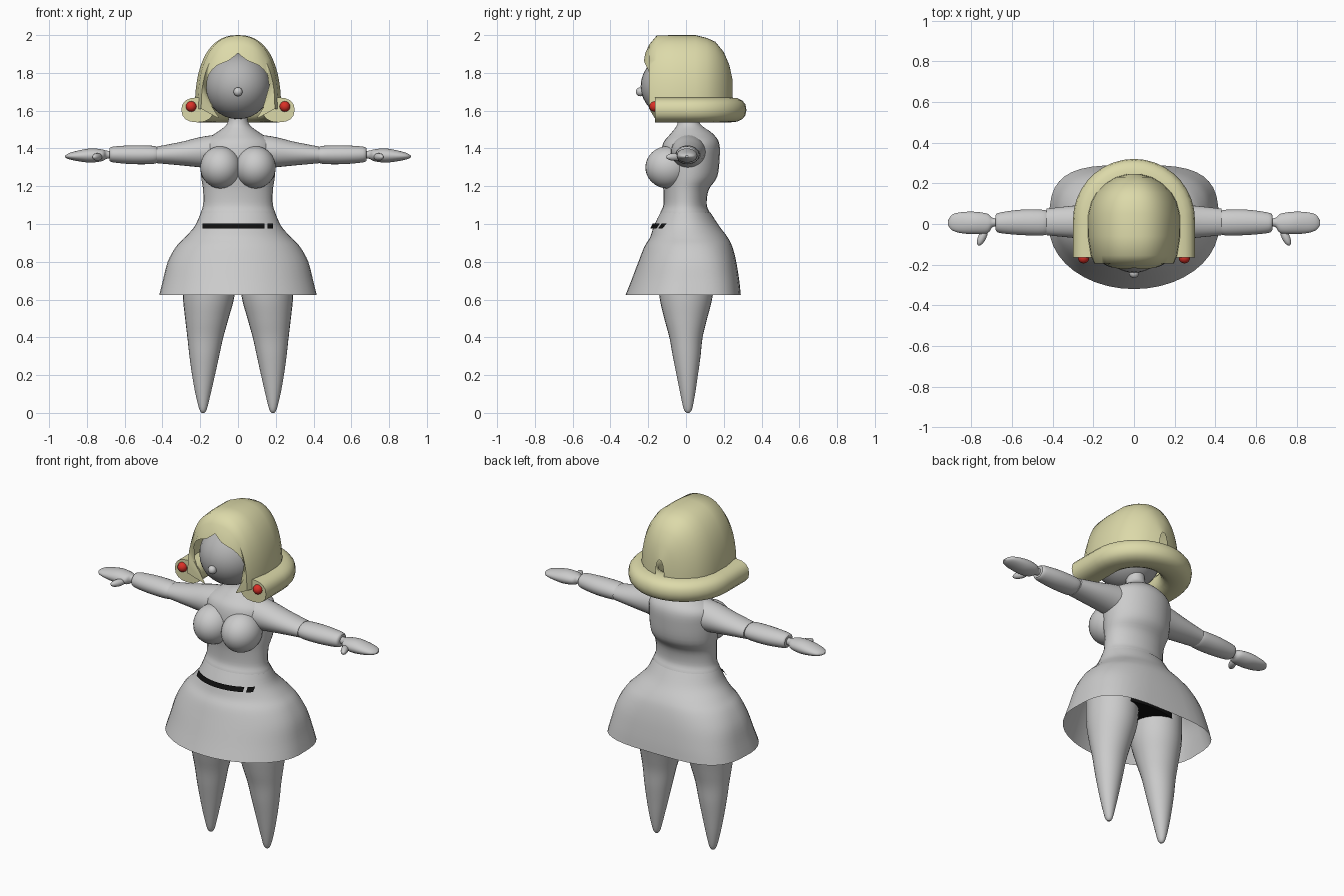
import bpy, bmesh, math
from mathutils import Vector

if "Cube" in bpy.data.objects:
    bpy.data.objects.remove(bpy.data.objects["Cube"])


def material(name, rgb):
    m = bpy.data.materials.new(name)
    m.diffuse_color = (*rgb, 1)
    m.use_nodes = True
    m.node_tree.nodes["Principled BSDF"].inputs["Base Color"].default_value = m.diffuse_color
    return m


GRAY = material("light_gray", (0.6, 0.6, 0.6))
FACE = material("face_gray", (0.47, 0.47, 0.47))
HAIR = material("pale_blonde", (0.72, 0.70, 0.40))
RED = material("red", (0.7, 0.03, 0.02))
BLACK = material("black", (0.005, 0.005, 0.005))


def spline(rows, k=4):
    """Smooth interpolation through rows of numbers."""
    out = []
    for i in range(len(rows) - 1):
        p0, p1 = rows[max(i - 1, 0)], rows[i]
        p2, p3 = rows[i + 1], rows[min(i + 2, len(rows) - 1)]
        for j in range(k):
            t = j / k
            out.append([0.5 * (2 * b + (c - a) * t + (2 * a - 5 * b + 4 * c - d) * t * t
                               + (3 * b - a - 3 * c + d) * t ** 3)
                        for a, b, c, d in zip(p0, p1, p2, p3)])
    return out + [list(rows[-1])]


def skin(name, rings, mat, closed=True, caps=True, angle=40):
    """Join rings of points into a surface."""
    bm = bmesh.new()
    vs = [[bm.verts.new(p) for p in r] for r in rings]
    n = len(vs[0])
    for a, b in zip(vs, vs[1:]):
        for i in range(n if closed else n - 1):
            j = (i + 1) % n
            bm.faces.new((a[i], a[j], b[j], b[i]))
    if caps:
        bm.faces.new(vs[0])
        bm.faces.new(vs[-1])
    bmesh.ops.recalc_face_normals(bm, faces=bm.faces)
    me = bpy.data.meshes.new(name)
    bm.to_mesh(me)
    bm.free()
    ob = bpy.data.objects.new(name, me)
    bpy.context.collection.objects.link(ob)
    me.materials.append(mat)
    me.shade_smooth()
    me.set_sharp_from_angle(angle=math.radians(angle))
    return ob


def power(v, e):
    return math.copysign(abs(v) ** e, v)


def limb(name, rows, mat, axis='z', side=1, caps=True, n=28):
    """Rows are height, a0, a1, b0, b1, squareness of the b1 half."""
    rings = []
    for h, a0, a1, b0, b1, e in spline([tuple(r) + (1,) * (6 - len(r)) for r in rows]):
        ring = []
        for i in range(n):
            c, s = math.cos(math.tau * i / n), math.sin(math.tau * i / n)
            f = e if s > 0 else 1
            a = (a0 + a1) / 2 + (a1 - a0) / 2 * power(c, f)
            b = (b0 + b1) / 2 + (b1 - b0) / 2 * power(s, f)
            ring.append((side * a, b, h) if axis == 'z' else (side * h, a, b))
        rings.append(ring)
    return skin(name, rings, mat, caps=caps)


def ball(name, loc, size, mat, seg=32):
    bpy.ops.mesh.primitive_uv_sphere_add(segments=seg, ring_count=seg // 2, location=loc)
    ob = bpy.context.object
    ob.name = name
    ob.scale = size
    ob.data.materials.append(mat)
    ob.data.shade_smooth()
    return ob


# Torso and neck
limb("torso", [
    (0.97, -.21, .21, -.14, .14), (1.05, -.20, .20, -.138, .13), (1.10, -.185, .185, -.12, .11),
    (1.18, -.185, .185, -.12, .12), (1.25, -.195, .195, -.13, .165), (1.35, -.20, .20, -.135, .178),
    (1.43, -.19, .19, -.12, .175), (1.48, -.12, .12, -.08, .14), (1.53, -.058, .058, -.045, .075),
    (1.60, -.05, .05, -.04, .06)], GRAY)

# Skirt, open at the hem
limb("skirt", [
    (1.06, -.197, .197, -.136, .13), (0.99, -.228, .228, -.17, .175), (0.93, -.28, .28, -.19, .22, .9),
    (0.88, -.328, .328, -.22, .245, .8), (0.80, -.372, .372, -.252, .266, .7),
    (0.70, -.398, .398, -.29, .282, .62), (0.625, -.417, .417, -.32, .29, .58)], GRAY, caps=False, n=40)

# Black hips under the skirt
limb("hips", [(0.97, -.2, .2, -.14, .14), (0.85, -.28, .28, -.16, .17), (0.70, -.29, .29, -.16, .17)], BLACK)

# Thin black belt line at the front of the waist
for i, (x0, x1) in enumerate([(-.187, .14), (.155, .185)]):
    strip = []
    for z, front, w in [(.977, .184, .243), (1.002, .171, .226)]:
        xs = [x0 + (x1 - x0) * k / 16 for k in range(17)]
        strip.append([(x, -front * math.sqrt(1 - (x / w) ** 2) - .005, z) for x in xs])
    skin(f"belt_line_{i + 1}", strip[::-1], BLACK, closed=False, caps=False)

# Head and nose
ball("head", (0, -.05, 1.73), (.175, .19, .175), FACE)
ball("nose", (0, -.242, 1.70), (.024, .024, .024), GRAY, 16)

# Hair cap: arches from the face opening to the back of the head
N = 14
opening = spline([(0, -.215, 1.905), (.05, -.222, 1.865), (.11, -.212, 1.84), (.155, -.19, 1.79),
                  (.166, -.17, 1.72), (.155, -.165, 1.65), (.105, -.165, 1.57), (.105, -.165, 1.56)], 2)
arches = [opening + [(.105, -.165, 1.555)] * (N + 1 - len(opening))]
for y, w, top in [(-.195, .195, 1.95), (-.155, .213, 1.998), (-.06, .228, 2.0), (.05, .226, 2.0),
                  (.11, .21, 1.985), (.155, .185, 1.965), (.20, .14, 1.91), (.23, .09, 1.84),
                  (.247, .03, 1.76)]:
    arch = []
    for k in range(N + 1):
        t = math.pi / 2 * k / N
        arch.append((w * power(math.sin(t), .85), y, 1.61 + (top - 1.61) * power(math.cos(t), .85)))
    arches.append(arch)
full = [[(-x, y, z) for x, y, z in a[:0:-1]] + [tuple(p) for p in a] for a in arches]
skin("hair_cap", full, HAIR, closed=False, caps=False, angle=60)

# Rolled hair ends: a tube in a U shape round the neck
path = [(.215, -.165, 1, 0), (.215, -.07, 1, 0)]
for k in range(19):
    t = math.pi * k / 18
    c, s = math.cos(t), math.sin(t)
    path.append((.215 * c, .02 + .215 * s, c, s))
path += [(-.215, -.07, -1, 0), (-.215, -.165, -1, 0)]
rings = []
for x, y, nx, ny in path:
    ring = []
    for i in range(16):
        a = math.tau * i / 16
        r, h = .085 * power(math.cos(a), .85), .066 * power(math.sin(a), .85)
        ring.append((x + nx * r, y + ny * r, 1.604 + h))
    rings.append(ring)
skin("hair_roll", rings, HAIR, angle=50)

# Paired parts
for side, tag in ((1, "left"), (-1, "right")):
    ball(f"bust_{tag}", (side * .092, -.095, 1.30), (.108, .12, .112), GRAY)
    ball(f"earring_{tag}", (side * .248, -.166, 1.622), (.028, .028, .028), RED, 16)
    limb(f"leg_{tag}", [
        (0.0, .178, .192, .003, .017), (.02, .165, .205, -.012, .032), (.10, .145, .225, -.03, .048),
        (.20, .122, .243, -.05, .063), (.30, .10, .257, -.07, .077), (.40, .078, .268, -.088, .088),
        (.50, .05, .28, -.115, .112), (.625, .018, .292, -.142, .142),
        (.80, .01, .29, -.15, .15)], GRAY, side=side)
    limb(f"upper_arm_{tag}", [
        (.10, -.08, .11, 1.29, 1.475), (.20, -.078, .10, 1.30, 1.46), (.30, -.068, .09, 1.31, 1.435),
        (.43, -.055, .075, 1.322, 1.41)], GRAY, 'x', side)
    limb(f"forearm_{tag}", [
        (.42, -.045, .06, 1.33, 1.402), (.45, -.056, .07, 1.318, 1.414), (.56, -.054, .07, 1.317, 1.416),
        (.66, -.044, .056, 1.326, 1.41), (.68, -.03, .045, 1.335, 1.40)], GRAY, 'x', side)
    limb(f"hand_{tag}", [
        (.66, -.012, .028, 1.348, 1.388), (.695, -.015, .03, 1.345, 1.388), (.72, -.045, .05, 1.333, 1.395),
        (.78, -.05, .06, 1.325, 1.40), (.85, -.045, .058, 1.333, 1.388), (.895, -.03, .045, 1.343, 1.375),
        (.915, -.005, .015, 1.353, 1.362)], GRAY, 'x', side)
    thumb = ball(f"thumb_{tag}", (side * .745, -.062, 1.355), (.02, .048, .02), GRAY, 16)
    thumb.rotation_euler = (0, 0, side * math.radians(25))
